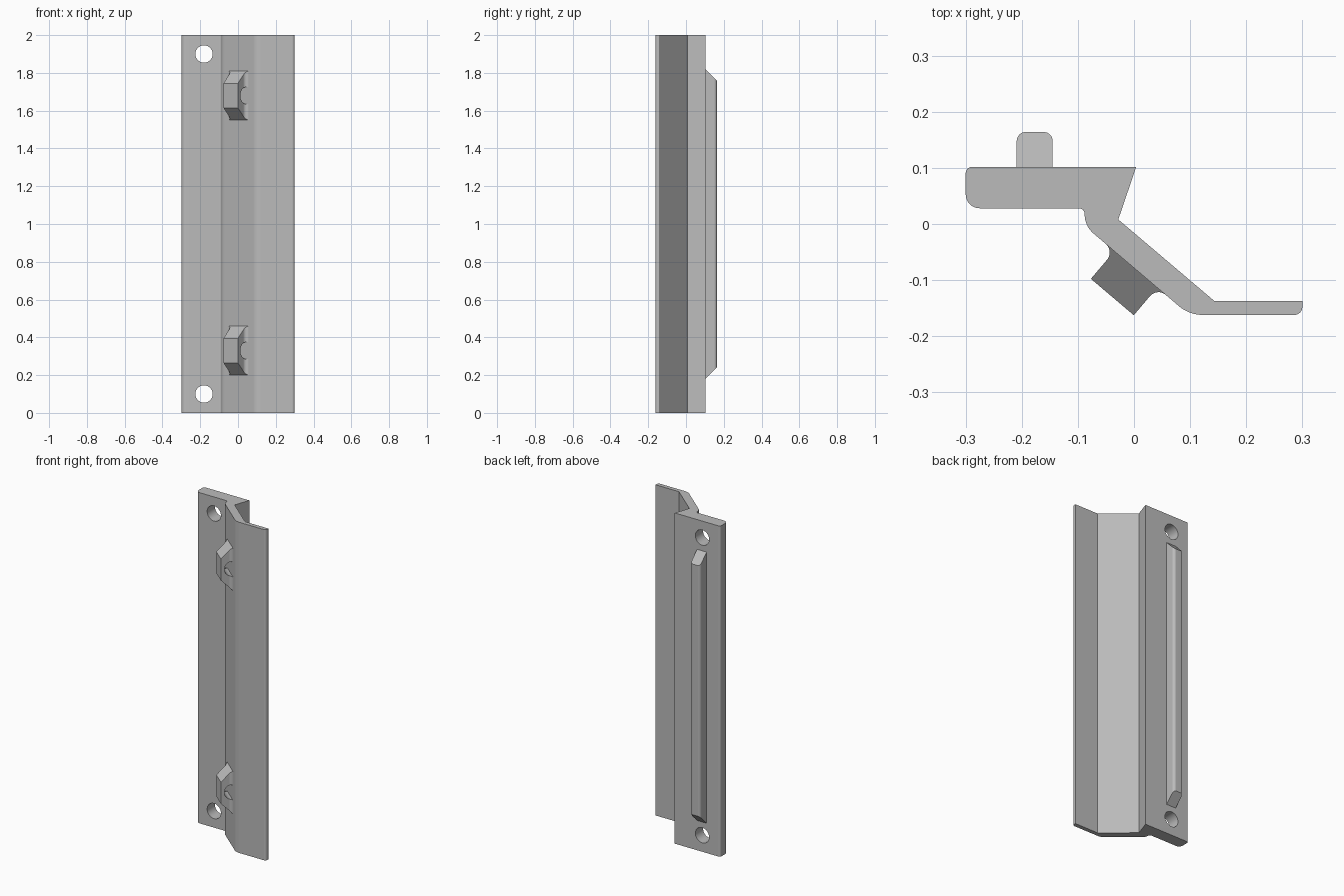
import bpy, bmesh, math
from mathutils import Vector, Matrix

cube = bpy.data.objects.get("Cube")
if cube:
    bpy.data.objects.remove(cube, do_unlink=True)

grey = bpy.data.materials.new("plain grey")
grey.use_nodes = True
colour = (0.5, 0.5, 0.5, 1)
grey.diffuse_color = colour
grey.node_tree.nodes["Principled BSDF"].inputs["Base Color"].default_value = colour


def rounded(corners, steps=8):
    """Replace each (x, y, radius) corner by an arc tangent to both sides."""
    out = []
    for i, (x, y, r) in enumerate(corners):
        p = Vector((x, y))
        if r == 0:
            out.append(p)
            continue
        a = (Vector(corners[i - 1][:2]) - p).normalized()
        b = (Vector(corners[(i + 1) % len(corners)][:2]) - p).normalized()
        half = a.angle(b) / 2
        centre = p + (a + b).normalized() * r / math.sin(half)
        start = p + a * r / math.tan(half) - centre
        end = p + b * r / math.tan(half) - centre
        sweep = start.angle_signed(end)
        for k in range(steps + 1):
            out.append(centre + Matrix.Rotation(-sweep * k / steps, 2) @ start)
    return out


def prism(name, profile, place, mid, half_height):
    """Extrude a profile in z; half_height(q) lets the ends slope with depth."""
    bm = bmesh.new()
    rings = []
    for side in (-1, 1):
        rings.append([bm.verts.new((*place(p), mid + side * half_height(p.y)))
                      for p in profile])
    low, high = rings
    bm.faces.new(low)
    bm.faces.new(high)
    n = len(low)
    for i in range(n):
        j = (i + 1) % n
        bm.faces.new((low[i], low[j], high[j], high[i]))
    bmesh.ops.recalc_face_normals(bm, faces=bm.faces)
    mesh = bpy.data.meshes.new(name)
    bm.to_mesh(mesh)
    bm.free()
    mesh.materials.append(grey)
    ob = bpy.data.objects.new(name, mesh)
    bpy.context.collection.objects.link(ob)
    return ob


def activate(ob):
    bpy.ops.object.select_all(action='DESELECT')
    ob.select_set(True)
    bpy.context.view_layer.objects.active = ob


def drill(ob, centre, axis, radius):
    """Cut a round hole through ob along axis."""
    bpy.ops.mesh.primitive_cylinder_add(vertices=40, radius=radius, depth=0.4, location=centre)
    cutter = bpy.context.object
    cutter.rotation_euler = axis.to_track_quat('Z', 'Y').to_euler()
    cutter.hide_render = True
    cutter.data.materials.append(grey)
    activate(ob)
    mod = ob.modifiers.new("hole", 'BOOLEAN')
    mod.operation = 'DIFFERENCE'
    mod.solver = 'EXACT'
    mod.object = cutter
    bpy.ops.object.modifier_apply(modifier=mod.name)
    bpy.data.objects.remove(cutter, do_unlink=True)


def finish(ob):
    activate(ob)
    bpy.ops.object.shade_smooth_by_angle(angle=math.radians(25))
    mod = ob.modifiers.new("flat areas", 'WEIGHTED_NORMAL')
    mod.keep_sharp = True


# Folded plate: thick flange, diagonal web and thin wing
plate = prism("folded_plate", rounded([
    (-0.3, 0.102, 0.012), (0.004, 0.102, 0), (-0.028, 0.008, 0),
    (0.143, -0.137, 0), (0.3, -0.137, 0), (0.3, -0.162, 0.014),
    (0.0985, -0.162, 0.065), (-0.088, -0.0035, 0.045),
    (-0.088, 0.028, 0.01), (-0.3, 0.028, 0.025)]),
    lambda p: p, 1, lambda q: 1)
for z in (0.1, 1.9):
    drill(plate, (-0.18, 0.06, z), Vector((0, 1, 0)), 0.046)
finish(plate)

# Long rib on the back with sloping ends
rib = prism("back_rib", rounded([
    (-0.209, 0.095, 0), (-0.209, 0.164, 0.016),
    (-0.145, 0.164, 0.016), (-0.145, 0.095, 0)]),
    lambda p: p, 1, lambda q: 0.82 - (q - 0.102))
finish(rib)

# Two lugs on the diagonal web, each with an arched opening
along = Vector((0.763, -0.647))
outward = Vector((-0.647, -0.763))
web, tip = 0.0596, 0.1242
lug_profile = rounded([
    (-0.0164, 0.05, 0), (-0.0164, web, 0), (0.0046, web, 0.02),
    (0.0046, tip, 0), (0.1048, tip, 0), (0.1048, web, 0.02),
    (0.1258, web, 0), (0.1258, 0.05, 0)])
for name, z in (("lower_lug", 0.33), ("upper_lug", 1.68)):
    lug = prism(name, lug_profile, lambda p: along * p.x + outward * p.y,
                z, lambda q: 0.065 + tip - q)
    c = along * 0.055 + outward * web
    drill(lug, (c.x, c.y, z), along.to_3d(), 0.045)
    finish(lug)
